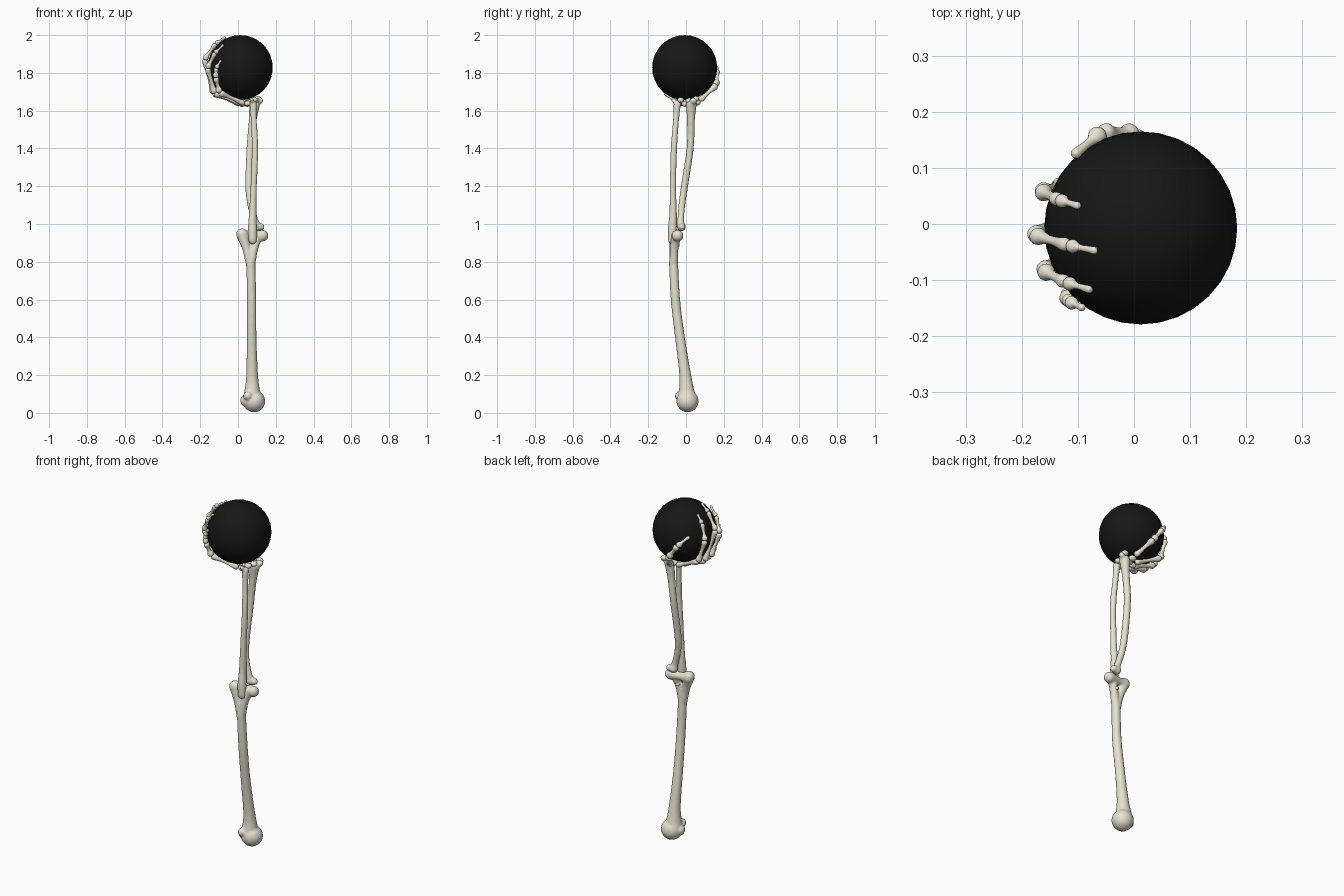
import bpy, bmesh, math
from mathutils import Vector, Matrix


def material(name, rgb):
    m = bpy.data.materials.new(name)
    m.diffuse_color = (*rgb, 1)
    return m


BONE = material("bone", (0.80, 0.77, 0.64))
BLACK = material("black", (0.008, 0.008, 0.008))
C, R = Vector((0.012, -0.007, 1.828)), 0.172      # ball centre and radius


def curve(pts, steps=6):
    """Catmull-Rom through (x, y, z, radius) points."""
    p = [Vector(q) for q in pts]
    p = [p[0] * 2 - p[1]] + p + [p[-1] * 2 - p[-2]]
    out = []
    for i in range(1, len(p) - 2):
        a, b, c, d = p[i - 1:i + 3]
        for s in range(steps):
            t = s / steps
            out.append(0.5 * (2 * b + (c - a) * t + (2 * a - 5 * b + 4 * c - d) * t ** 2
                              + (3 * b - a - 3 * c + d) * t ** 3))
    return out + [p[-2]]


def add_ball(bm, x, y, z, r, scale=(1, 1, 1)):
    m = Matrix.Translation((x, y, z)) @ Matrix.Diagonal((*scale, 1))
    bmesh.ops.create_icosphere(bm, subdivisions=3, radius=r, matrix=m)


def add_tube(bm, pts, n=16):
    path = curve(pts)
    rings = []
    for i, q in enumerate(path):
        t = (path[min(i + 1, len(path) - 1)] - path[max(i - 1, 0)]).xyz.normalized()
        ref = Vector((1, 0, 0)) if abs(t.x) < 0.8 else Vector((0, 1, 0))
        u = (ref - t * ref.dot(t)).normalized()
        v = t.cross(u)
        rings.append([bm.verts.new(q.xyz + max(q.w, 0.004) * (u * math.cos(a) + v * math.sin(a)))
                      for a in (2 * math.pi * k / n for k in range(n))])
    for a, b in zip(rings, rings[1:]):
        for k in range(n):
            bm.faces.new((a[k], a[(k + 1) % n], b[(k + 1) % n], b[k]))
    bm.faces.new(rings[0][::-1])
    bm.faces.new(rings[-1])
    add_ball(bm, *pts[0])
    add_ball(bm, *pts[-1])


def bone(name, tubes=(), balls=(), voxel=0.006):
    """Tubes and balls fused into one smooth bone."""
    bm = bmesh.new()
    for t in tubes:
        add_tube(bm, t)
    for b in balls:
        add_ball(bm, *b)
    me = bpy.data.meshes.new(name)
    bm.to_mesh(me)
    bm.free()
    me.materials.append(BONE)
    ob = bpy.data.objects.new(name, me)
    bpy.context.collection.objects.link(ob)
    rm = ob.modifiers.new("fuse", 'REMESH')
    rm.mode, rm.voxel_size, rm.use_smooth_shade = 'VOXEL', voxel, True
    sm = ob.modifiers.new("soften", 'SMOOTH')
    sm.factor, sm.iterations = 0.5, 4
    return ob


def small_bone(name, a, b, ra, rb):
    """Finger bone: knobbed ends and a narrow waist."""
    a, b = Vector(a), Vector(b)
    d = (b - a).normalized()
    a, b = a + d * ra * 0.8, b - d * rb * 0.8
    w = 0.62 * (ra + rb) / 2
    pts = [(*a.lerp(b, t), r) for t, r in ((0, ra), (0.3, w * 1.05), (0.65, w), (1, rb))]
    return bone(name, [pts], voxel=0.0035)


def on_ball(p, lift):
    """Push a point out so the bone rests on the ball."""
    d = Vector(p) - C
    return C + d.normalized() * max(R + lift, min(d.length, R + lift + 0.012))


# Held ball
bpy.ops.mesh.primitive_uv_sphere_add(segments=32, ring_count=16, radius=R, location=C)
ball = bpy.context.object
ball.name = "ball"
ball.data.materials.append(BLACK)
bpy.ops.object.shade_smooth()

# Upper arm bone, shoulder end on the ground
bone("upper_arm",
     [[(0.075, 0.005, 0.08, 0.048), (0.075, -0.003, 0.19, 0.032), (0.072, -0.032, 0.4, 0.026),
       (0.072, -0.056, 0.6, 0.025), (0.068, -0.066, 0.8, 0.024)],
      [(0.067, -0.066, 0.78, 0.024), (0.045, -0.064, 0.87, 0.023), (0.022, -0.058, 0.945, 0.032)],
      [(0.067, -0.066, 0.78, 0.024), (0.085, -0.062, 0.87, 0.022), (0.105, -0.05, 0.94, 0.027)],
      [(0.022, -0.055, 0.94, 0.03), (0.07, -0.047, 0.94, 0.022), (0.13, -0.045, 0.938, 0.031)]],
     [(0.085, 0.008, 0.062, 0.059), (0.042, 0.0, 0.065, 0.031), (0.052, -0.035, 0.09, 0.024)])

# Forearm bones
bone("ulna",
     [[(0.078, -0.073, 0.915, 0.023), (0.077, -0.072, 0.98, 0.024), (0.078, -0.068, 1.06, 0.02),
       (0.083, -0.069, 1.2, 0.017), (0.090, -0.064, 1.4, 0.017), (0.083, -0.052, 1.56, 0.016),
       (0.080, -0.046, 1.635, 0.02)]],
     [(0.085, -0.045, 0.89, 0.014), (0.072, -0.067, 1.655, 0.012)])
bone("radius",
     [[(0.098, -0.025, 0.985, 0.024), (0.09, -0.028, 1.02, 0.018), (0.068, -0.022, 1.1, 0.018),
       (0.058, -0.008, 1.2, 0.019), (0.064, 0.022, 1.4, 0.019), (0.078, 0.026, 1.55, 0.021),
       (0.088, 0.028, 1.635, 0.029)]],
     [(0.115, 0.04, 1.652, 0.018), (0.12, -0.022, 0.985, 0.02)])

# Wrist bones under the ball
wrist = [(0.105, 0.052, 1.662, 0.018), (0.092, 0.015, 1.652, 0.018), (0.085, -0.028, 1.656, 0.018),
         (0.060, 0.060, 1.643, 0.019), (0.055, 0.028, 1.637, 0.018), (0.050, -0.006, 1.635, 0.018),
         (0.053, -0.040, 1.638, 0.018), (0.022, 0.015, 1.634, 0.017)]
for i, (x, y, z, r) in enumerate(wrist):
    bone(f"wrist_bone_{i + 1}", balls=[(x, y, z, r, (1.15, 1, 0.85))], voxel=0.004)

# Hand: palm root, knuckle, two finger joints, tip
fingers = {
    "index": [(0.025, 0.045, 1.637), (-0.135, 0.072, 1.700), (-0.165, 0.058, 1.835),
              (-0.132, 0.042, 1.920), (-0.092, 0.030, 1.957)],
    "middle": [(0.012, 0.012, 1.634), (-0.132, 0.010, 1.690), (-0.178, -0.020, 1.870),
               (-0.118, -0.038, 1.955), (-0.066, -0.048, 1.990)],
    "ring": [(0.022, -0.020, 1.634), (-0.125, -0.055, 1.690), (-0.162, -0.083, 1.825),
             (-0.122, -0.104, 1.905), (-0.076, -0.118, 1.950)],
    "little": [(0.032, -0.045, 1.638), (-0.098, -0.105, 1.695), (-0.118, -0.130, 1.775),
               (-0.116, -0.138, 1.825), (-0.090, -0.150, 1.868)],
    "thumb": [(0.055, 0.075, 1.655), (0.000, 0.160, 1.735), (-0.055, 0.158, 1.815),
              (-0.108, 0.122, 1.868)],
}
joint_radius = [0.016, 0.018, 0.016, 0.013, 0.008]
for name, pts in fingers.items():
    rad = joint_radius if name != "thumb" else [0.017, 0.019, 0.017, 0.010]
    pts = [Vector(pts[0])] + [on_ball(p, r * 0.75) for p, r in zip(pts[1:], rad[1:])]
    for i in range(len(pts) - 1):
        label = f"{name}_palm_bone" if i == 0 else f"{name}_finger_bone_{i}"
        small_bone(label, pts[i], pts[i + 1], rad[i], rad[i + 1])
